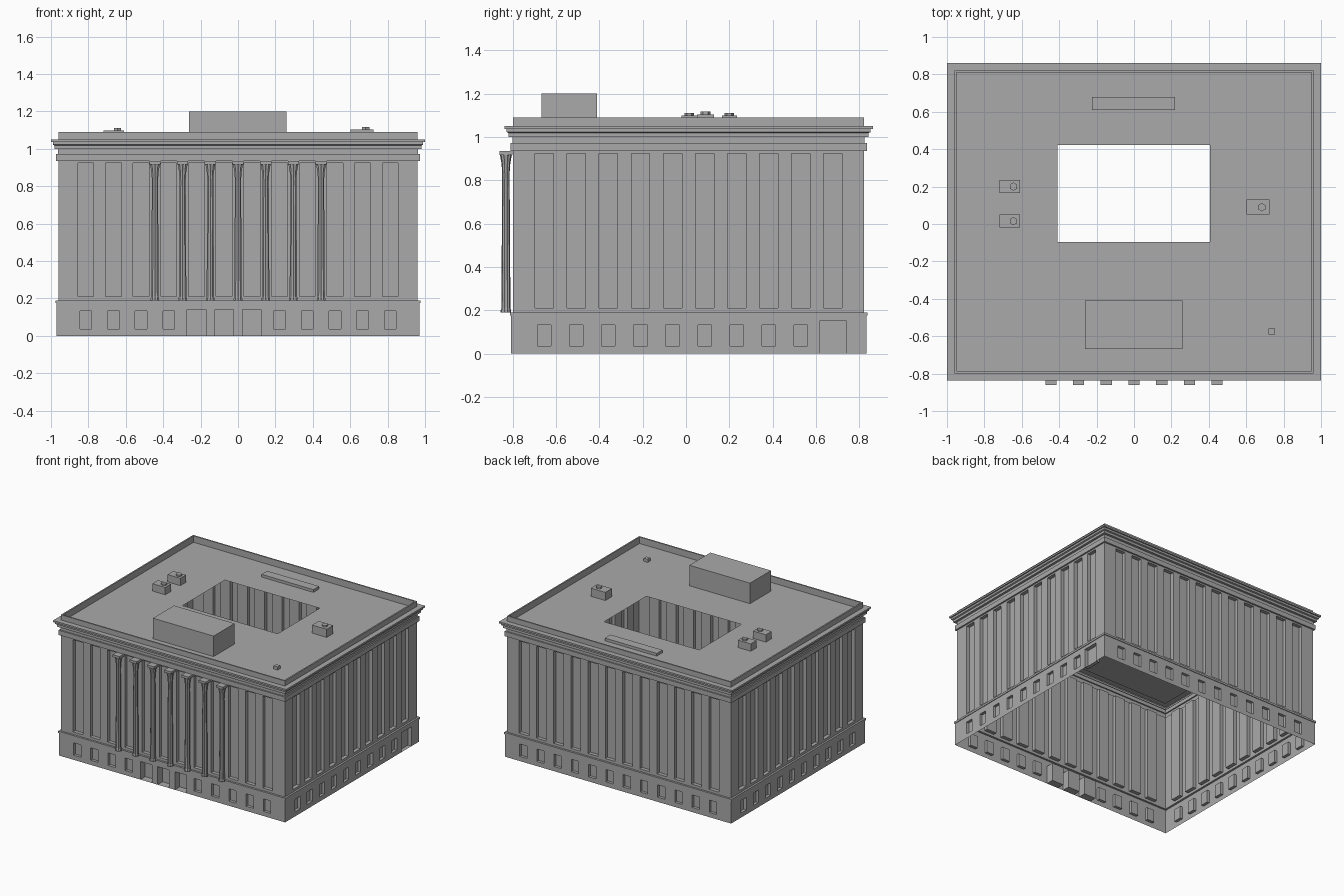
import bpy, bmesh, math
from mathutils import Vector

cube = bpy.data.objects.get("Cube")
if cube:
    bpy.data.objects.remove(cube, do_unlink=True)

stone = bpy.data.materials.new("grey stone")
stone.use_nodes = True
GREY = (0.4, 0.4, 0.4, 1)
stone.diffuse_color = GREY
stone.node_tree.nodes["Principled BSDF"].inputs["Base Color"].default_value = GREY

HX, HY, CY = 0.96, 0.81, 0.012      # main wall half sizes and centre in y
ROOF = 1.04
UP = Vector((0, 0, 1))


def finish(bm, name):
    bmesh.ops.remove_doubles(bm, verts=bm.verts, dist=1e-5)
    mesh = bpy.data.meshes.new(name)
    bm.to_mesh(mesh)
    bm.free()
    mesh.materials.append(stone)
    ob = bpy.data.objects.new(name, mesh)
    bpy.context.collection.objects.link(ob)
    return ob


def face(bm, pts):
    bm.faces.new([bm.verts.new(p) for p in pts])


def wall(bm, side, outset, z0, z1, openings):
    """Wall on side 0-3 (front, right, back, left) with recessed openings."""
    a = side * math.pi / 2
    u = Vector((round(math.cos(a)), round(math.sin(a)), 0))
    n = u.cross(UP)
    half, dist = ((HX, HY) if side % 2 == 0 else (HY, HX))
    half, dist = half + outset, dist + outset

    def p(s, z, depth=0):
        return Vector((0, CY, z)) + u * s + n * (dist - depth)

    def panel(s0, s1, za, zb, depth=0):
        if s1 - s0 > 1e-4 and zb - za > 1e-4:
            face(bm, [p(s0, za, depth), p(s1, za, depth), p(s1, zb, depth), p(s0, zb, depth)])

    last = -half
    for c, w, za, zb, d in openings:
        l, r = c - w / 2, c + w / 2
        panel(last, l, z0, z1)
        panel(l, r, z0, za)
        panel(l, r, zb, z1)
        panel(l, r, za, zb, d)
        rim = [(l, za), (r, za), (r, zb), (l, zb)]
        for i in range(4):
            (s0, h0), (s1, h1) = rim[i], rim[(i + 1) % 4]
            face(bm, [p(s0, h0), p(s1, h1), p(s1, h1, d), p(s0, h0, d)])
        last = r
    panel(last, half, z0, z1)


def moulding(name, profile):
    """Sweep (outset, height) points around the building."""
    bm = bmesh.new()

    def ring(o, z):
        x, y = HX + o, HY + o
        return [(-x, CY - y, z), (x, CY - y, z), (x, CY + y, z), (-x, CY + y, z)]

    for low, high in zip(profile, profile[1:]):
        a, b = ring(*low), ring(*high)
        for i in range(4):
            j = (i + 1) % 4
            face(bm, [a[i], a[j], b[j], b[i]])
    return finish(bm, name)


def box(name, x0, x1, y0, y1, z0, z1):
    bm = bmesh.new()
    bmesh.ops.create_cube(bm, size=1)
    for v in bm.verts:
        v.co = ((x0 + x1) / 2 + v.co.x * (x1 - x0),
                (y0 + y1) / 2 + v.co.y * (y1 - y0),
                (z0 + z1) / 2 + v.co.z * (z1 - z0))
    return finish(bm, name)


# Base storey and tall upper storey, one wall per side
base, upper = bmesh.new(), bmesh.new()
for side in range(4):
    count = 12 if side % 2 == 0 else 10
    centres = [(i - (count - 1) / 2) * 0.148 for i in range(count)]
    low = []
    for i, c in enumerate(centres):
        if side == 0 and i in (4, 5, 6):
            low.append((c, 0.1, 0, 0.14, 0.06))         # front doorways
        elif side == 1 and i == count - 1:
            low.append((c, 0.125, 0, 0.15, 0.03))       # side doorway
        else:
            low.append((c, 0.063, 0.036, 0.132, 0.022))
    wall(base, side, 0.01, 0, 0.175, low)
    wall(upper, side, 0, 0.19, 0.935, [(c, 0.085, 0.21, 0.923, 0.028) for c in centres])
finish(base, "base_walls")
finish(upper, "upper_walls")

# Ledge above the base, cornice and parapet
moulding("base_ledge", [(0.01, 0.175), (0.015, 0.175), (0.015, 0.19), (0, 0.19)])
moulding("cornice", [(0, 0.935), (0.012, 0.935), (0.012, 0.972), (0.002, 0.972),
                     (0.002, 1.0), (0.02, 1.0), (0.02, 1.018), (0.03, 1.022),
                     (0.03, 1.037), (0.04, 1.037), (0.04, 1.05), (0, 1.05)])
moulding("parapet", [(0, 1.05), (0, 1.09), (-0.011, 1.09), (-0.011, ROOF)])

# Roof with the courtyard opening
bm = bmesh.new()
rx, ry = HX - 0.011, HY - 0.011
outer = [(-rx, CY - ry), (rx, CY - ry), (rx, CY + ry), (-rx, CY + ry)]
inner = [(-0.408, -0.095), (0.406, -0.095), (0.406, 0.422), (-0.408, 0.422)]
for i in range(4):
    j = (i + 1) % 4
    face(bm, [(*q, ROOF) for q in (outer[i], outer[j], inner[j], inner[i])])
finish(bm, "roof")

# Rooftop structures
R = ROOF + 0.001
box("penthouse", -0.262, 0.258, -0.667, -0.41, R, 1.2)
box("skylight", -0.225, 0.22, 0.61, 0.68, R, 1.062)
box("roof_hatch", 0.72, 0.755, -0.592, -0.56, R, 1.065)
units = [(-0.665, 0.2, 0.11, 0.07, 1.098), (-0.665, 0.015, 0.11, 0.07, 1.098),
         (0.663, 0.09, 0.125, 0.08, 1.104)]
for x, y, w, d, top in units:
    box("air_unit", x - w / 2, x + w / 2, y - d / 2, y + d / 2, R, top)
    bm = bmesh.new()
    bmesh.ops.create_cone(bm, cap_ends=True, segments=6, radius1=0.022, radius2=0.022, depth=0.012)
    fan = finish(bm, "air_unit_fan")
    fan.location = (x + 0.02, y, top + 0.006)

# Fluted columns with flared capitals
COL_Y, SIDES = -0.831, 20
bm = bmesh.new()
rings = []
for r, z in [(0.024, 0.19), (0.024, 0.2), (0.021, 0.21), (0.017, 0.83), (0.02, 0.875), (0.028, 0.92)]:
    ring = []
    for k in range(SIDES):
        a = math.tau * k / SIDES
        f = r * (1 if k % 2 else 0.86)
        ring.append(bm.verts.new((f * math.cos(a), f * math.sin(a), z)))
    rings.append(ring)
for a, b in zip(rings, rings[1:]):
    for i in range(SIDES):
        j = (i + 1) % SIDES
        bm.faces.new([a[i], a[j], b[j], b[i]])
shaft = finish(bm, "column_shaft")
cap = box("column_capital", -0.03, 0.03, -0.03, 0.03, 0.917, 0.935)
for i in range(7):
    for part in (shaft, cap):
        ob = part
        if i:
            ob = part.copy()
            bpy.context.collection.objects.link(ob)
        ob.location = ((i - 3) * 0.148, COL_Y, 0)
